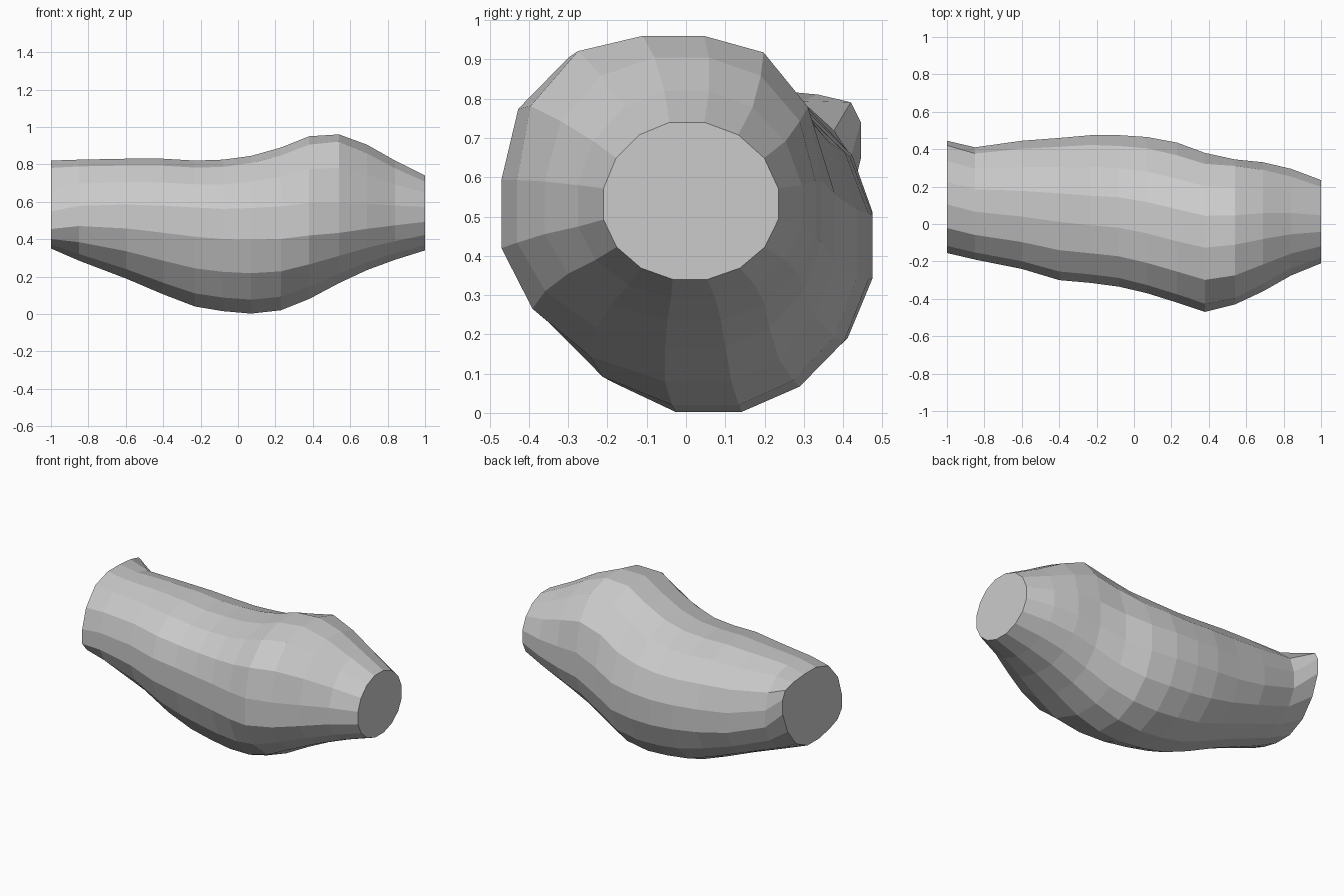
import bpy, bmesh
from math import sin, cos, pi

# Stations: x, y min, y max, z bottom, z top, centre y at top, centre y at bottom,
# side height, squareness of top front, squareness of top back, sideways tilt
STATIONS = [
    (-1.00, -.155, .445, .35, .82, .17, .13, .60, 2.3, 2.6, .10),
    (-.85, -.19, .41, .285, .825, .13, .11, .54, 2.3, 2.3, .02),
    (-.60, -.24, .445, .19, .83, .11, .10, .50, 2.3, 2.2, -.02),
    (-.40, -.30, .46, .105, .83, .09, .08, .48, 2.3, 2.2, -.03),
    (-.23, -.315, .475, .04, .82, .07, .07, .47, 2.3, 2.2, -.03),
    (-.08, -.335, .475, .015, .825, .06, .06, .46, 2.3, 2.1, -.03),
    (.07, -.37, .465, .002, .845, .03, .06, .46, 2.4, 2.1, -.03),
    (.23, -.42, .435, .02, .89, -.01, .06, .46, 2.4, 2.0, -.03),
    (.38, -.47, .38, .08, .95, -.04, .05, .48, 2.5, 2.1, -.02),
    (.54, -.43, .345, .165, .96, -.03, .04, .50, 2.7, 2.6, 0),
    (.69, -.36, .33, .235, .905, -.01, .03, .51, 2.3, 2.3, 0),
    (.84, -.275, .295, .29, .82, 0, .02, .52, 2.1, 2.1, 0),
    (1.00, -.21, .235, .34, .74, 0, .01, .53, 2.0, 2.0, 0),
]
SIDES = 16


def section(bm, st):
    """One ring, each quarter shaped separately, with flat facets on the extents."""
    x, y0, y1, z0, z1, yt, yb, zc, p_front, p_back, tilt = st
    ring = []
    for i in range(SIDES):
        a = (i + .5) * 2 * pi / SIDES
        c, s = cos(a), sin(a)
        e = 2.0 if s < 0 else (p_back if c > 0 else p_front)
        k = (abs(c) ** e + abs(s) ** e) ** (-1 / e) / cos(pi / SIDES)
        u, v = max(-1, min(1, c * k)), max(-1, min(1, s * k))
        cy = yt if s > 0 else yb
        y = cy + u * ((y1 - cy) if u > 0 else (cy - y0))
        z = zc + v * ((z1 - zc) if v > 0 else (zc - z0)) + tilt * u * (1 - v * v)
        ring.append(bm.verts.new((x, y, z)))
    return ring


# Faceted curved body, lofted between the rings, with flat ends
bm = bmesh.new()
rings = [section(bm, st) for st in STATIONS]
for a, b in zip(rings, rings[1:]):
    for i in range(SIDES):
        j = (i + 1) % SIDES
        bm.faces.new((a[i], a[j], b[j], b[i]))
bm.faces.new(rings[0])
bm.faces.new(rings[-1])
bmesh.ops.recalc_face_normals(bm, faces=bm.faces)
mesh = bpy.data.meshes.new("curved_body")
bm.to_mesh(mesh)
bm.free()
body = bpy.data.objects.new("curved_body", mesh)
bpy.context.collection.objects.link(body)
